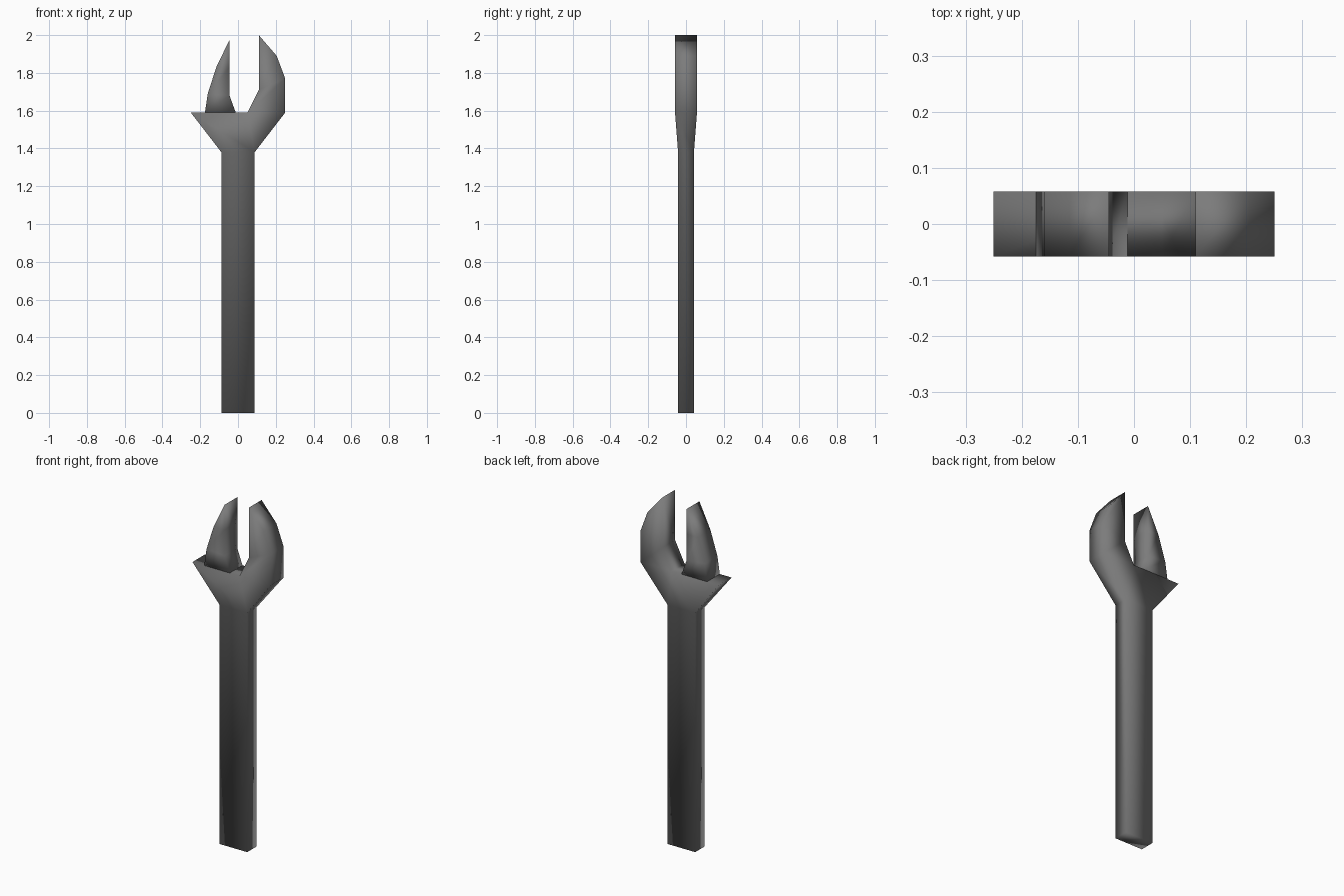
import bpy
import bmesh

if "Cube" in bpy.data.objects:
    bpy.data.objects.remove(bpy.data.objects["Cube"])

steel = bpy.data.materials.new("dark steel grey")
steel.diffuse_color = (0.2, 0.2, 0.2, 1)
steel.use_nodes = True
steel.node_tree.nodes["Principled BSDF"].inputs["Base Color"].default_value = steel.diffuse_color

THIN, THICK = 0.042, 0.058   # half depth of handle and of head


def half_depth(z):
    t = max(0.0, min(1.0, (z - 1.38) / 0.21))
    return THIN + (THICK - THIN) * t


def plate(name, points, faces):
    """Solid plate from an x/z profile, its depth following the height."""
    bm = bmesh.new()
    front = [bm.verts.new((x, -half_depth(z), z)) for x, z in points]
    back = [bm.verts.new((x, half_depth(z), z)) for x, z in points]
    for f in faces:
        bm.faces.new([front[i] for i in f])
        bm.faces.new([back[i] for i in reversed(f)])
    # walls along the outline: edges used by only one profile face
    edges = [(f[i], f[(i + 1) % len(f)]) for f in faces for i in range(len(f))]
    for a, b in edges:
        if (b, a) not in edges:
            bm.faces.new([front[b], front[a], back[a], back[b]])
    bmesh.ops.recalc_face_normals(bm, faces=bm.faces)
    for f in bm.faces:
        f.smooth = True
    me = bpy.data.meshes.new(name)
    bm.to_mesh(me)
    bm.free()
    me.materials.append(steel)
    ob = bpy.data.objects.new(name, me)
    bpy.context.collection.objects.link(ob)
    return ob


# Handle, flared head and fixed jaw in one piece
plate("wrench_body",
      [(-0.088, 0), (0.088, 0), (0.088, 1.38), (-0.088, 1.38),
       (0.25, 1.59), (0.05, 1.59), (-0.25, 1.59),
       (0.25, 1.77), (0.11, 1.71), (0.205, 1.89), (0.11, 2.0)],
      [(0, 1, 2, 3), (3, 2, 4, 5, 6), (5, 4, 7, 8), (8, 7, 9, 10)])

# Movable jaw standing on the head
plate("movable_jaw",
      [(-0.175, 1.59), (-0.012, 1.59), (-0.045, 1.68), (-0.16, 1.69),
       (-0.045, 1.83), (-0.115, 1.83), (-0.045, 1.975)],
      [(0, 1, 2, 3), (3, 2, 4, 5), (5, 4, 6)])
